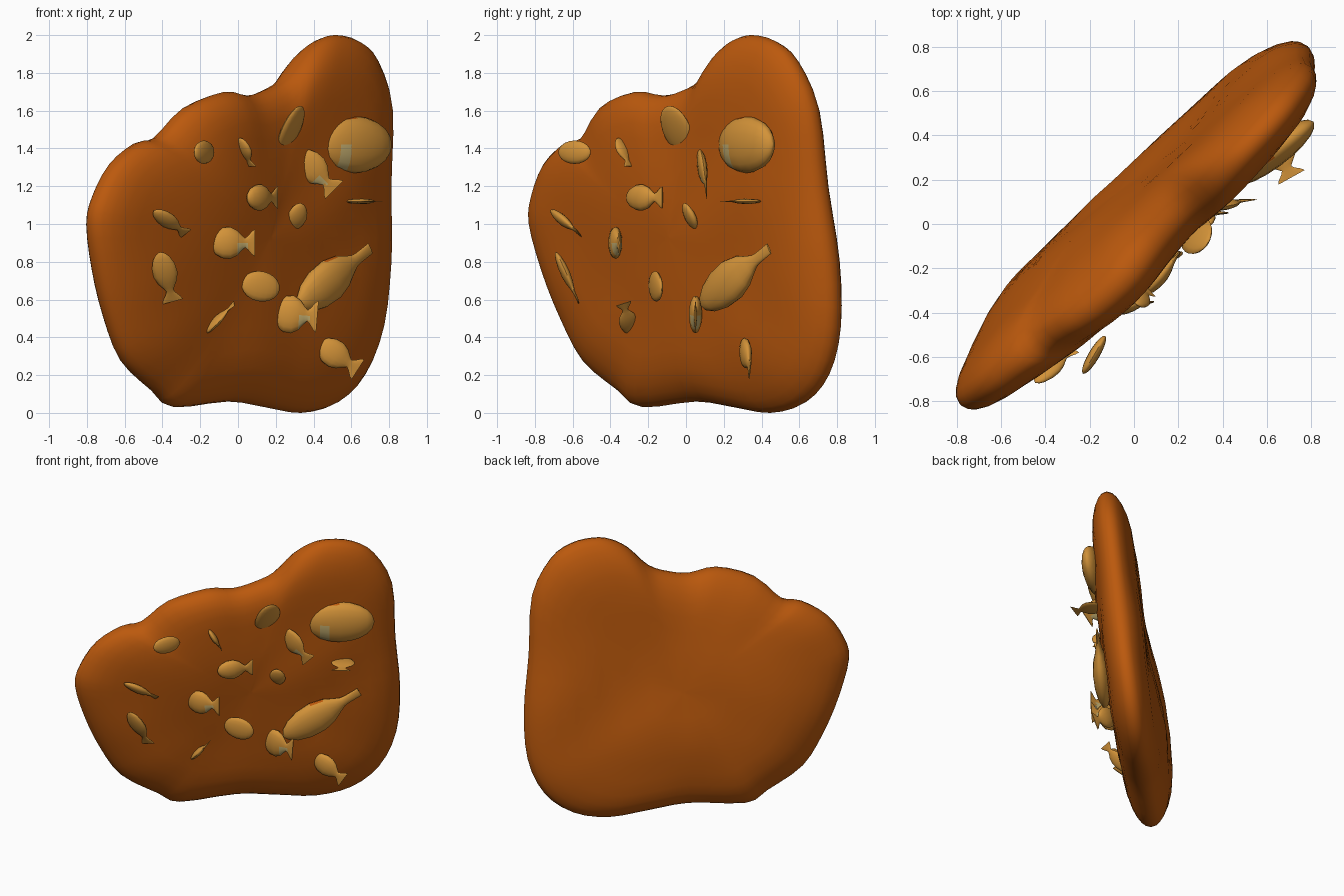
import bpy, bmesh, math
from mathutils import Vector, noise

cube = bpy.data.objects.get("Cube")
if cube:
    bpy.data.objects.remove(cube)


def material(name, rgb):
    m = bpy.data.materials.new(name)
    m.use_nodes = True
    m.diffuse_color = (*rgb, 1)
    m.node_tree.nodes["Principled BSDF"].inputs["Base Color"].default_value = (*rgb, 1)
    return m


ROCK = material("rust_stone", (0.5, 0.1, 0.004))
FISH = material("golden_tan", (0.65, 0.29, 0.04))
PALE = material("pale_sand", (0.55, 0.42, 0.16))

ALONG = Vector((1, 1, 0)).normalized()    # slab length
OUT = Vector((1, -1, 0)).normalized()     # slab front direction
UP = Vector((0, 0, 1))


def loft(name, rings, materials, angle):
    """Skin closed rings of points and cap the first and last ring."""
    bm = bmesh.new()
    loops = [[bm.verts.new(p) for p in ring] for ring in rings]
    for a, b in zip(loops, loops[1:]):
        for i in range(len(a)):
            j = (i + 1) % len(a)
            bm.faces.new((a[i], a[j], b[j], b[i]))
    bm.faces.new(loops[0])
    bm.faces.new(loops[-1])
    bmesh.ops.recalc_face_normals(bm, faces=bm.faces)
    mesh = bpy.data.meshes.new(name)
    bm.to_mesh(mesh)
    bm.free()
    obj = bpy.data.objects.new(name, mesh)
    bpy.context.collection.objects.link(obj)
    for m in materials:
        mesh.materials.append(m)
    bpy.ops.object.select_all(action="DESELECT")
    obj.select_set(True)
    bpy.context.view_layer.objects.active = obj
    bpy.ops.object.shade_smooth_by_angle(angle=math.radians(angle))
    return obj


# Slab outline, as length and height
outline = [(.62, 2), (.78, 1.97), (.92, 1.87), (1.05, 1.62), (1.08, 1.2), (1.12, .8),
           (1.1, .45), (.99, .2), (.8, .05), (.55, 0), (.28, .03), (0, .06), (-.4, .03),
           (-.55, .11), (-.8, .27), (-.95, .5), (-1.06, .75), (-1.13, 1), (-1.1, 1.15),
           (-.99, 1.32), (-.82, 1.43), (-.68, 1.46), (-.5, 1.62), (-.24, 1.7),
           (-.05, 1.68), (.1, 1.71), (.24, 1.77), (.38, 1.91), (.5, 1.98)]


def rounded(points, steps=3):
    """Catmull-Rom spline through a closed outline."""
    result, n = [], len(points)
    for i in range(n):
        p0, p1, p2, p3 = (Vector(points[(i + k) % n]) for k in (-1, 0, 1, 2))
        for s in range(steps):
            t = s / steps
            result.append(p1 + (p2 - p0) * t / 2
                          + (p0 * 2 - p1 * 5 + p2 * 4 - p3) * t * t / 2
                          + (p1 * 3 - p0 - p2 * 3 + p3) * t ** 3 / 2)
    return result


def bump(u, z, cu, cz, radius):
    return math.exp(-((u - cu) ** 2 + (z - cz) ** 2) / radius ** 2)


def slab_point(p, t, side):
    u, z = p.x * t + .05 * (1 - t), p.y * t + .92 * (1 - t)
    middle = -.08 + .1 * z + .05 * bump(u, z, -.3, 1.7, .35)
    half = .16 + .02 * noise.noise(Vector((u * 2.5, z * 2.5, side * 3)))
    if side > 0:
        half += .04 * bump(u, z, -.25, 1.15, .4)
    else:
        half += .04 * bump(u, z, -.4, .7, .5) - .03 * bump(u, z, .4, 1.2, .4)
    depth = middle + side * half * math.sqrt(max(0, 1 - t ** 5))
    return ALONG * u + OUT * depth + UP * z


edge = rounded(outline)
levels = [.02, .2, .38, .54, .68, .79, .87, .93, .97, .99]
steps = [(t, 1) for t in levels] + [(1, 1)] + [(t, -1) for t in reversed(levels)]
loft("stone_slab", [[slab_point(p, t, s) for p in edge] for t, s in steps], [ROCK], 60)

# Body profiles: position along the fish, half height, half thickness
TAILED = [(-1, .06, .1), (-.92, .4, .4), (-.75, .7, .7), (-.45, .95, .95), (-.1, 1, 1),
          (.2, .8, .8), (.42, .48, .5), (.56, .3, .35), (.68, .42, .25),
          (.86, .72, .18), (1, .85, .1)]
OVAL = [(-math.cos(a), math.sin(a), math.sin(a))
        for a in (math.pi * (k + .15) / 10.3 for k in range(11))]


def fish(name, centre, tail, height, flat, profile=TAILED, thick=.025, pale=False, spot=False):
    """Flattened fish: tail is its half length vector, flat its height direction."""
    centre, tail, b = Vector(centre), Vector(tail), Vector(flat)
    a = tail.normalized()
    b = (b - a * b.dot(a)).normalized()
    c = a.cross(b)
    if c.dot(OUT) < 0:
        c.negate()
    sides = 16
    rings = []
    for s, h, w in profile:
        rings.append([centre + tail * s + b * (height * h * math.cos(math.tau * k / sides))
                      + c * (thick * w * math.sin(math.tau * k / sides))
                      for k in range(sides)])
    obj = loft(name, rings, [FISH, PALE, ROCK], 50)
    # Pale gill strip near the tail root, and a stone-coloured spot
    for f in obj.data.polygons:
        d = f.center - centre
        s, h = d.dot(a) / tail.length, d.dot(b) / height
        if pale and .3 < s < .62 and h < -.05:
            f.material_index = 1
        if spot and -.1 < s < .2 and h > .8:
            f.material_index = 2


fish("large_round_fish", (.62, .32, 1.42), (-.19, -.14, 0), .15, UP, thick=.07,
     profile=[(s if s < .4 else .4 + (s - .4) * .98, max(h, .35 if s > .4 else 0), w)
              for s, h, w in OVAL], pale=True, spot=True)
fish("upper_diving_fish", (.41, .09, 1.28), (.1, .02, -.1), .08, (1, 0, 1), pale=True)
fish("upper_oval_fish", (.28, -.05, 1.5), (.05, -.04, .125), .09, (.5, .8, 0), OVAL)
fish("upper_left_oval", (-.18, -.59, 1.38), (.05, .085, 0), .062, UP, OVAL)
fish("upper_sliver", (.04, -.33, 1.38), (.03, .03, -.075), .045, OUT, thick=.02)
fish("far_left_fragment", (-.5, -.67, 1.3), (0, 0, .05), .035, ALONG, OVAL)
fish("centre_small_fish", (.13, -.22, 1.14), (.08, .095, 0), .07, UP, thick=.035)
fish("right_small_fish", (.31, .03, 1.02), (-.02, .04, -.09), .055, (1, .3, .2))
fish("level_fish", (.66, .3, 1.12), (.05, -.09, 0), .08, (.8, .6, 0), thick=.014)
fish("left_slanted_fish", (-.36, -.64, 1.01), (.085, .075, -.06), .045, (.3, -.5, .6))
fish("centre_fish", (-.03, -.37, .9), (.12, .02, 0), .085, UP, thick=.035, pale=True)
fish("left_diving_fish", (-.38, -.63, .72), (.035, .06, -.13), .065, (1, 0, .2))
fish("lower_oval_fish", (.12, -.16, .67), (.1, .03, -.02), .08, UP, OVAL)
fish("large_rising_fish", (.51, .26, .72), (.19, .18, .15), .115, UP, thick=.06, spot=True,
     profile=[(s, h if s < .6 else .27, w) for s, h, w in TAILED])
fish("lower_fish", (.3, .05, .52), (.12, 0, -.01), .1, UP, thick=.035, pale=True)
fish("lower_sliver", (-.1, -.31, .5), (.08, -.02, .08), .05, (0, 1, .4), thick=.02)
fish("bottom_fish", (.53, .32, .3), (.105, .02, -.07), .075, UP, thick=.03)
